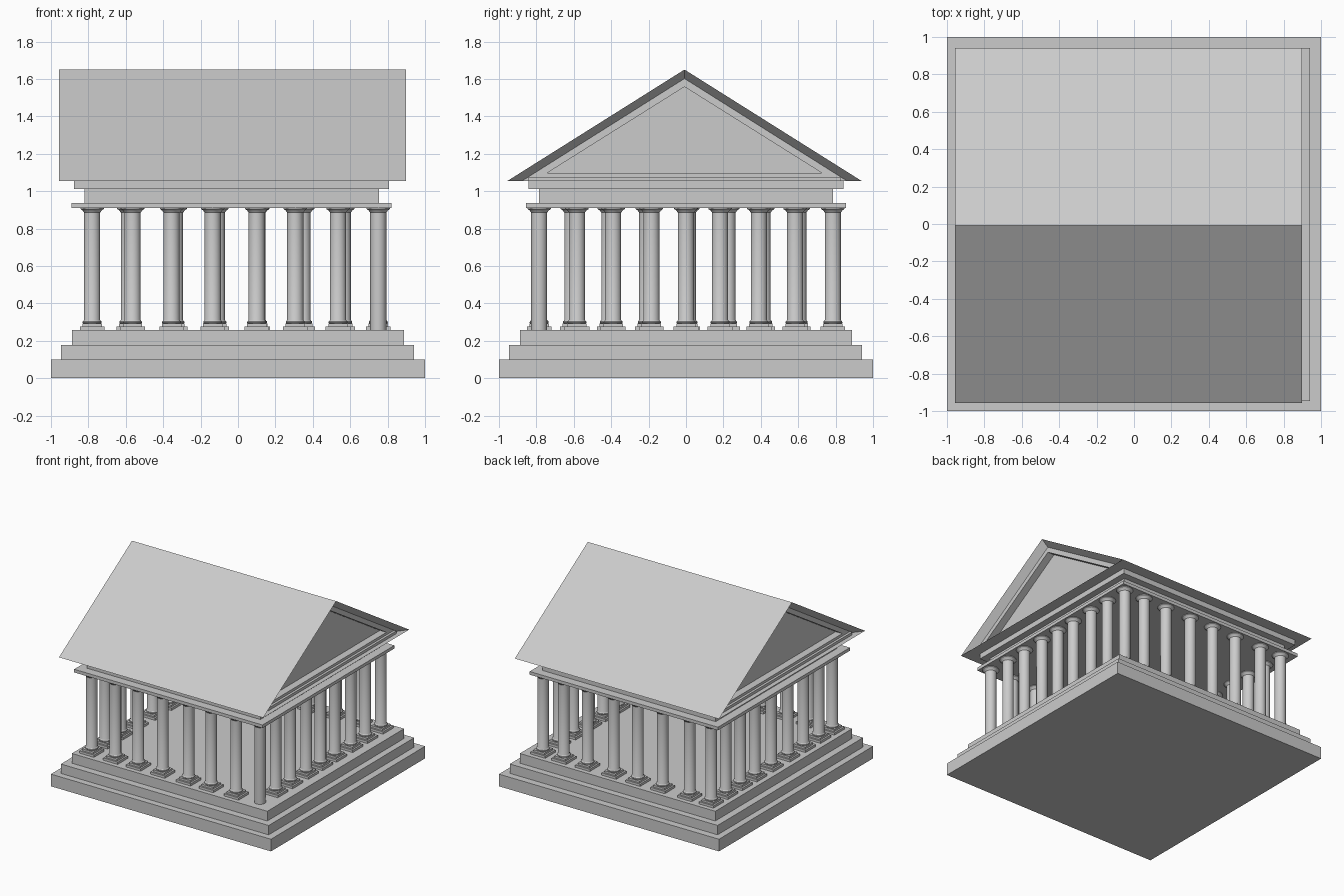
import bpy, bmesh, math

if "Cube" in bpy.data.objects:
    bpy.data.objects.remove(bpy.data.objects["Cube"])

stone = bpy.data.materials.new("grey_stone")
stone.diffuse_color = (0.6, 0.6, 0.6, 1)
stone.use_nodes = True
stone.node_tree.nodes["Principled BSDF"].inputs["Base Color"].default_value = stone.diffuse_color


def add_box(bm, x0, x1, y0, y1, z0, z1):
    verts = bmesh.ops.create_cube(bm, size=1)["verts"]
    for v in verts:
        v.co = (x1 if v.co.x > 0 else x0, y1 if v.co.y > 0 else y0, z1 if v.co.z > 0 else z0)


def add_lathe(bm, profile, sides=28):
    rings = []
    for r, z in profile:
        rings.append([bm.verts.new((r * math.cos(2 * math.pi * i / sides),
                                    r * math.sin(2 * math.pi * i / sides), z)) for i in range(sides)])
    for a, b in zip(rings, rings[1:]):
        for i in range(sides):
            j = (i + 1) % sides
            bm.faces.new((a[i], a[j], b[j], b[i]))
    bm.faces.new(rings[0][::-1])
    bm.faces.new(rings[-1])


def make_mesh(name, bm, smooth=False):
    bmesh.ops.recalc_face_normals(bm, faces=bm.faces)
    me = bpy.data.meshes.new(name)
    bm.to_mesh(me)
    bm.free()
    me.materials.append(stone)
    if smooth:
        me.shade_smooth()
        me.set_sharp_from_angle(angle=math.radians(30))
    return me


def place(name, me, loc=(0, 0, 0)):
    ob = bpy.data.objects.new(name, me)
    ob.location = loc
    bpy.context.collection.objects.link(ob)
    return ob


def box(name, *dims):
    bm = bmesh.new()
    add_box(bm, *dims)
    return place(name, make_mesh(name, bm))


# Stepped base
box("lower_step", -1, 1, -1, 1, 0, 0.1)
box("middle_step", -0.947, 0.942, -0.947, 0.942, 0.1, 0.177)
box("upper_step", -0.888, 0.888, -0.888, 0.888, 0.177, 0.257)

# Column with two square plinths, and a bare one for the front right corner
FLOOR = 0.257
shaft = [(0.043, 0.312), (0.043, 0.886), (0.047, 0.890), (0.05, 0.896), (0.063, 0.905), (0.063, 0.91)]
bm = bmesh.new()
add_box(bm, -0.066, 0.066, -0.066, 0.066, FLOOR, 0.276)
add_box(bm, -0.052, 0.052, -0.052, 0.052, 0.276, 0.292)
add_lathe(bm, [(0.047, 0.292), (0.051, 0.297), (0.05, 0.304), (0.045, 0.308)] + shaft)
column = make_mesh("column", bm, True)
bm = bmesh.new()
add_lathe(bm, [(0.043, FLOOR)] + shaft[1:])
bare_column = make_mesh("bare_column", bm, True)

# Colonnade on four sides
front_x = [-0.78, -0.564, -0.355, -0.135, 0.1, 0.306, 0.535, 0.75]
back_x = [-0.78, -0.583, -0.337, -0.113, 0.105, 0.345, 0.56, 0.75]
right_y = [-0.583, -0.39, -0.185, 0, 0.182, 0.39, 0.583]
left_y = [-0.607, -0.41, -0.207, 0.01, 0.222, 0.41, 0.6]
for i, x in enumerate(front_x):
    place(f"front_column_{i}", bare_column if i == 7 else column, (x, -0.785, 0))
for i, x in enumerate(back_x):
    place(f"back_column_{i}", column, (x, 0.785, 0))
for i, y in enumerate(right_y):
    place(f"right_column_{i}", column, (0.75, y, 0))
for i, y in enumerate(left_y):
    place(f"left_column_{i}", column, (-0.78, y, 0))

# Entablature
box("architrave", -0.89, 0.822, -0.856, 0.856, 0.91, 0.936)
box("frieze", -0.82, 0.754, -0.786, 0.786, 0.936, 1.011)
box("cornice", -0.877, 0.808, -0.843, 0.843, 1.011, 1.054)
box("gable_ledge", -0.92, 0.86, -0.843, 0.827, 1.054, 1.076)

# Gable roof: triangular sections along x, undercut at the ends, with recessed pediments
CX, CY = -0.03, -0.008


def triangle(half, z0, z1):
    return [(CY - half, z0), (CY + half, z0), (CY, z1)]


outer = triangle(0.948, 1.054, 1.65)
rake = triangle(0.87, 1.054, 1.602)
recess = triangle(0.735, 1.097, 1.558)
sections = [(-0.81, recess), (-0.87, recess), (-0.87, rake), (-0.928, outer),
            (0.928, outer), (0.87, rake), (0.87, recess), (0.81, recess)]
bm = bmesh.new()
loops = [[bm.verts.new((CX + x, y, z)) for y, z in tri] for x, tri in sections]
for a, b in zip(loops, loops[1:]):
    for i in range(3):
        j = (i + 1) % 3
        bm.faces.new((a[i], a[j], b[j], b[i]))
bm.faces.new(loops[0])
bm.faces.new(loops[-1])
place("gable_roof", make_mesh("gable_roof", bm))
